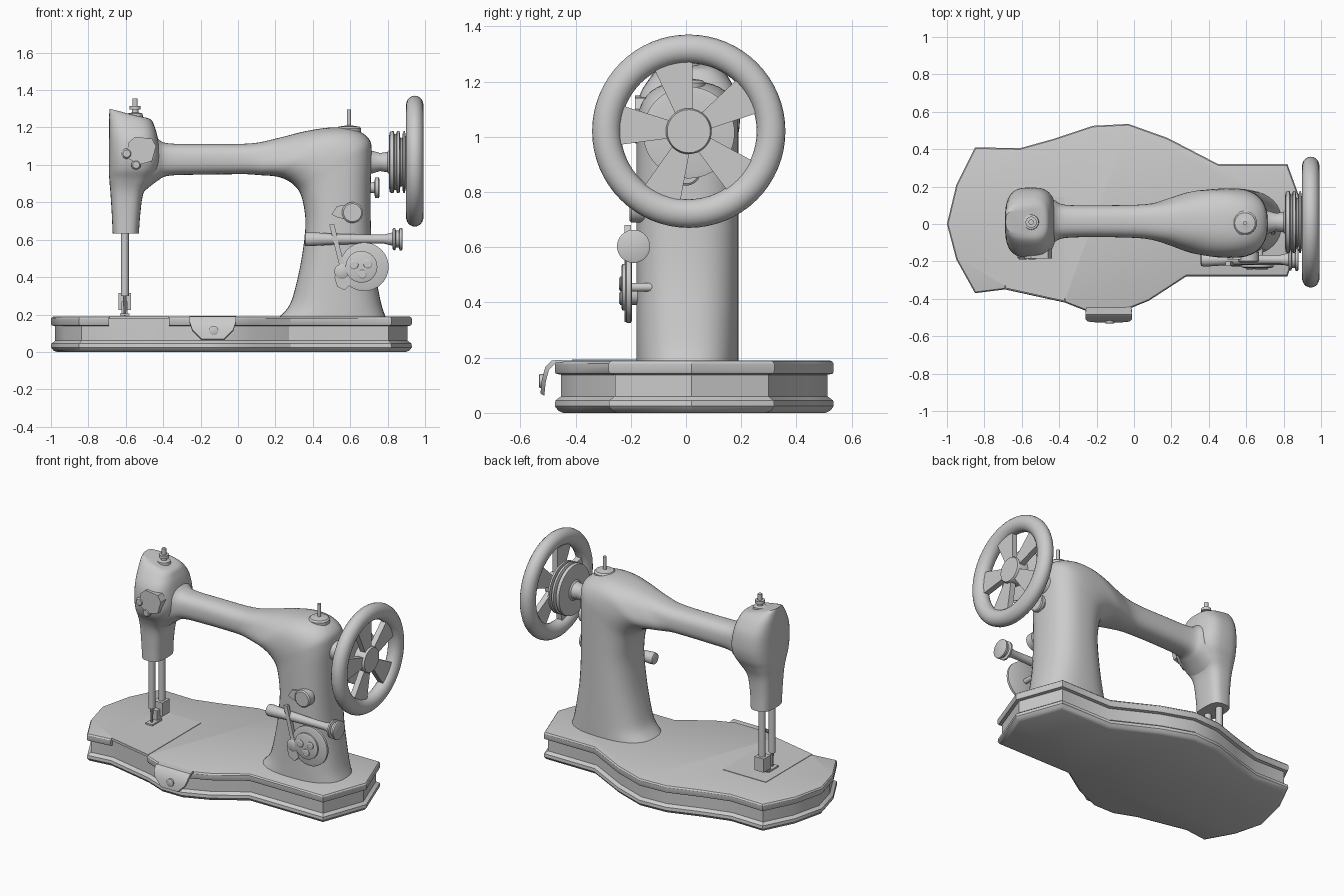
import bpy, bmesh, math
from mathutils import Vector


def skin(name, rings, closed_path=False):
    """Bridge equal-sized closed rings of points and cap the ends."""
    bm = bmesh.new()
    vs = [[bm.verts.new(p) for p in r] for r in rings]
    n = len(rings[0])
    pairs = list(zip(vs, vs[1:])) + ([(vs[-1], vs[0])] if closed_path else [])
    for a, b in pairs:
        for i in range(n):
            j = (i + 1) % n
            bm.faces.new((a[i], a[j], b[j], b[i]))
    if not closed_path:
        bm.faces.new(vs[0])
        bm.faces.new(vs[-1])
    bmesh.ops.recalc_face_normals(bm, faces=bm.faces)
    me = bpy.data.meshes.new(name)
    bm.to_mesh(me)
    bm.free()
    ob = bpy.data.objects.new(name, me)
    bpy.context.collection.objects.link(ob)
    return ob


def place(u, v, w, axis):
    return {'x': (w, u, v), 'y': (u, w, v), 'z': (u, v, w)}[axis]


def prism(name, pts, a, b, axis='z'):
    return skin(name, [[place(u, v, w, axis) for u, v in pts] for w in (a, b)])


def box(name, x0, x1, y0, y1, z0, z1):
    return prism(name, [(x0, y0), (x1, y0), (x1, y1), (x0, y1)], z0, z1)


def lathe(name, profile, u, v, axis, seg=32):
    """profile: (position along axis, radius); u, v: centre in the other two axes."""
    ts = [2 * math.pi * i / seg for i in range(seg)]
    return skin(name, [[place(u + r * math.cos(t), v + r * math.sin(t), w, axis) for t in ts]
                       for w, r in profile])


def inset(pts, d):
    """Mitred inward offset of a counter-clockwise outline."""
    out = []
    for i, p in enumerate(pts):
        a, b, c = Vector(pts[i - 1]), Vector(p), Vector(pts[(i + 1) % len(pts)])
        e, f = (b - a).normalized(), (c - b).normalized()
        n, m = Vector((-e.y, e.x)), Vector((-f.y, f.x))
        out.append(b + (n + m) * d / (1 + n.dot(m)))
    return out


def casting(name, rows, power=2.6, seg=40, steps=5):
    """Smooth loft; each row: (x, z) one side, (x, z) other side, y min, y max."""
    rows = [rows[0]] + rows + [rows[-1]]
    dense = []
    for k in range(1, len(rows) - 2):
        p0, p1, p2, p3 = rows[k - 1:k + 3]
        for s in range(steps + (k == len(rows) - 3)):
            t = s / steps
            dense.append([0.5 * (2 * b + (c - a) * t + (2 * a - 5 * b + 4 * c - d) * t * t
                                 + (3 * b - a - 3 * c + d) * t ** 3)
                          for a, b, c, d in zip(p0, p1, p2, p3)])

    def sup(v):
        return math.copysign(abs(v) ** (2 / power), v)
    rings = []
    for x0, z0, x1, z1, y0, y1 in dense:
        ring = []
        for i in range(seg):
            t = 2 * math.pi * i / seg
            c, s = sup(math.cos(t)), sup(math.sin(t))
            ring.append(((x0 + x1) / 2 + c * (x1 - x0) / 2, (y0 + y1) / 2 + s * (y1 - y0) / 2,
                         (z0 + z1) / 2 + c * (z1 - z0) / 2))
        rings.append(ring)
    return skin(name, rings)


# Bed: moulded outline with a waist
outline = [(-1, 0), (-.95, -.19), (-.85, -.37), (-.69, -.35), (-.37, -.42), (-.23, -.475),
           (-.08, -.475), (.08, -.41), (.28, -.28), (.82, -.28), (.93, .02), (.82, .32),
           (.45, .32), (.18, .46), (-.03, .535), (-.22, .525), (-.43, .455), (-.61, .405),
           (-.85, .41), (-.95, .21)]
levels = [(0, .03), (.008, .012), (.025, 0), (.045, .002), (.06, .022), (.138, .022),
          (.142, .004), (.15, 0), (.178, 0), (.187, .006), (.19, .015)]
bed = skin("bed", [[(p[0], p[1], z) for p in inset(outline, d)] for z, d in levels])
cutter = prism("bed_cutter", [(-.69, -.6), (-.37, -.6), (-.37, -.398), (-.69, -.328)], .13, .25)
cutter.hide_render = True
mod = bed.modifiers.new("notch", 'BOOLEAN')
mod.object, mod.operation = cutter, 'DIFFERENCE'
bpy.context.view_layer.objects.active = bed
bpy.ops.object.modifier_apply(modifier="notch")
bpy.data.objects.remove(cutter)
prism("slide_plate", [(-.688, -.342), (-.372, -.412), (-.372, .145), (-.688, .145)], .176, .193)

# Curled clip on the front of the bed
clip = [(-.45, .192, .12), (-.485, .19, .125), (-.51, .165, .125), (-.522, .12, .11), (-.527, .07, .06)]
skin("front_clip", [[(-.135 - w, y, z), (-.135 + w, y, z), (-.135 + w, y + .014, z - .008),
                     (-.135 - w, y + .014, z - .008)] for y, z, w in clip])
lathe("clip_boss", [(-.51, .025), (-.53, .025), (-.533, .018)], -.13, .115, 'y', 20)

# Pillar sweeping into the arm
casting("pillar_and_arm", [
    (.22, .185, .79, .185, -.18, .19), (.275, .25, .768, .25, -.18, .19),
    (.308, .35, .747, .35, -.18, .19), (.34, .5, .722, .5, -.18, .19),
    (.36, .66, .71, .69, -.18, .19), (.355, .76, .71, .9, -.18, .19),
    (.332, .85, .715, 1.06, -.18, .19), (.29, .9, .70, 1.14, -.18, .19),
    (.24, .928, .62, 1.19, -.172, .185), (.19, .94, .5, 1.2, -.155, .175),
    (.12, .945, .36, 1.18, -.12, .145), (.05, .95, .22, 1.145, -.09, .115),
    (-.03, .95, .07, 1.115, -.075, .103), (-.2, .948, -.18, 1.112, -.07, .1),
    (-.37, .942, -.37, 1.115, -.075, .103), (-.43, .915, -.43, 1.14, -.1, .13),
    (-.5, .86, -.5, 1.2, -.14, .16)], power=2.5)

# Head at the needle end
casting("head", [
    (-.67, .632, -.53, .632, -.09, .12), (-.675, .74, -.522, .74, -.095, .12),
    (-.682, .85, -.505, .85, -.105, .13), (-.688, .92, -.46, .92, -.13, .155),
    (-.69, .98, -.425, .98, -.165, .182), (-.69, 1.06, -.415, 1.05, -.18, .195),
    (-.69, 1.15, -.43, 1.15, -.168, .185), (-.69, 1.23, -.448, 1.21, -.125, .15),
    (-.688, 1.28, -.47, 1.245, -.085, .11), (-.686, 1.3, -.53, 1.26, -.05, .075)], power=3)
lathe("head_screw", [(1.22, .045), (1.275, .04), (1.28, .018), (1.295, .018), (1.296, .03),
                     (1.315, .03), (1.316, .014), (1.355, .014)], -.55, .01, 'z', 16)
lathe("spool_pin", [(1.17, .065), (1.195, .065), (1.205, .055), (1.208, .03), (1.212, .011),
                    (1.295, .011)], .593, .005, 'z', 24)

# Thread tension on the front of the head
prism("tension_plate", [(-.595, 1.04), (-.53, 1.0), (-.46, 1.02), (-.438, 1.1), (-.46, 1.14),
                        (-.55, 1.15), (-.585, 1.12)], -.185, -.13, 'y')
for i, (x, z, r) in enumerate([(-.595, 1.06, .028), (-.545, 1.0, .026)]):
    lathe(f"tension_disc_{i}", [(-.1, r), (-.18, r), (-.19, r * .7)], x, z, 'y', 20)

# Needle bar and presser bar
lathe("needle_bar", [(.3, .021), (.66, .021)], -.605, -.04, 'z', 20)
lathe("needle", [(.19, .004), (.22, .008), (.305, .01)], -.605, -.04, 'z', 10)
lathe("presser_bar", [(.28, .021), (.66, .021)], -.605, .065, 'z', 20)
box("presser_block", -.64, -.572, .025, .1, .225, .315)
box("presser_leg", -.622, -.59, -.005, .04, .2, .27)
box("presser_foot", -.63, -.58, -.07, .03, .196, .206)

# Shaft, pulley and hand wheel
WY, WZ = .01, 1.02
lathe("shaft", [(.66, .075), (.72, .06), (.76, .048), (.8, .055), (.82, .08)], WY, WZ - .005, 'x')
lathe("pulley", [(.808, .14), (.812, .163), (.832, .166), (.836, .15), (.845, .148), (.85, .166),
                 (.864, .166), (.868, .13), (.878, .13), (.882, .163), (.892, .166), (.897, .14)],
      WY, WZ - .005, 'x', 48)
lathe("wheel_hub", [(.89, .08), (.965, .083), (.975, .078)], WY, WZ, 'x')
rim = []
for i in range(64):
    a = 2 * math.pi * i / 64
    rim.append([(.945 + .047 * math.cos(b), WY + (.298 + .052 * math.sin(b)) * math.cos(a),
                 WZ + (.298 + .052 * math.sin(b)) * math.sin(a))
                for b in [2 * math.pi * k / 20 for k in range(20)]])
skin("hand_wheel_rim", rim, True)
for k in range(5):
    a = math.radians(31 + 72 * k)
    c, s = math.cos(a), math.sin(a)
    prism(f"wheel_spoke_{k}", [(WY + r * c - w * s, WZ + r * s + w * c) for r, w in
                               [(.06, .03), (.06, -.03), (.265, -.075), (.265, .075)]], .925, .962, 'x')
lathe("stop_knob", [(.68, .025), (.73, .03), (.732, .055), (.752, .055), (.757, .048)], 0, .878, 'x')

# Bobbin winder on the front of the pillar
lathe("winder_spindle", [(.355, .02), (.36, .035), (.38, .038), (.5, .03), (.7, .024), (.78, .024),
                         (.825, .035), (.828, .058), (.84, .06), (.845, .045), (.86, .045),
                         (.864, .06), (.876, .06), (.88, .052)], -.19, .603, 'x')
lathe("winder_wheel", [(-.195, .12), (-.2, .13), (-.215, .13), (-.22, .115)], .675, .455, 'y', 40)
lathe("winder_cam", [(-.215, .085), (-.23, .085), (-.234, .075)], .66, .455, 'y')
for i, (x, z) in enumerate([(.62, .465), (.695, .47), (.665, .415)]):
    lathe(f"winder_stud_{i}", [(-.22, .024), (-.238, .024), (-.242, .018)], x, z, 'y', 16)
lathe("winder_axle", [(-.2, .016), (-.1, .016)], .675, .455, 'y', 16)
prism("winder_lever", [(.488, .68), (.515, .68), (.56, .5), (.6, .36), (.57, .33), (.53, .35),
                       (.515, .4), (.545, .45)], -.222, -.2, 'y')
lathe("lever_pivot", [(-.15, .04), (-.222, .04), (-.228, .03)], .555, .43, 'y', 20)
lathe("winder_button", [(-.15, .056), (-.198, .056), (-.205, .048)], .612, .745, 'y')
prism("button_bracket", [(.5, .735), (.53, .72), (.61, .7), (.61, .79), (.53, .78)], -.19, -.14, 'y')

# Smooth shading with crisp edges
bpy.ops.object.select_all(action='SELECT')
bpy.context.view_layer.objects.active = bed
bpy.ops.object.shade_smooth_by_angle(angle=math.radians(32))
